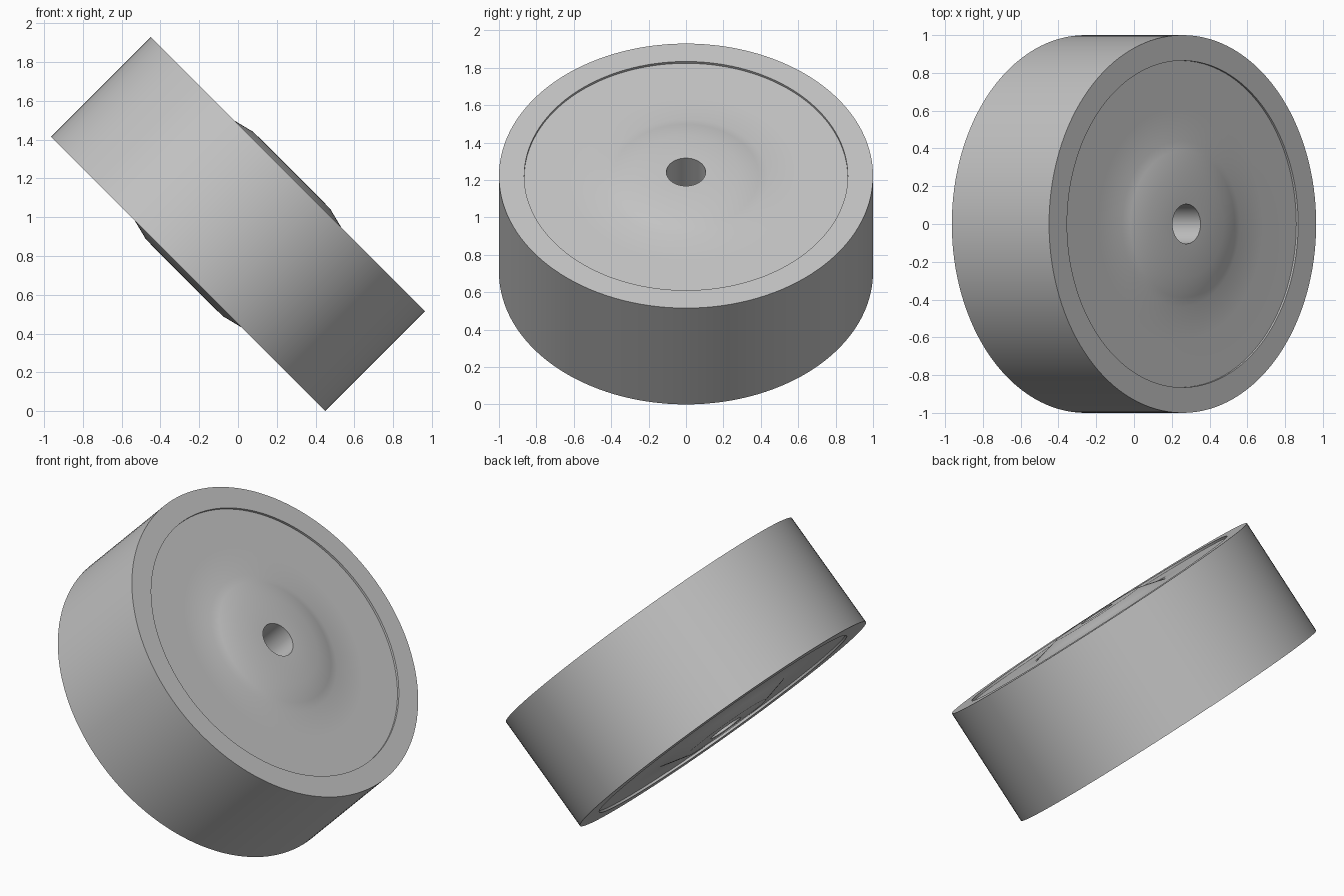
import bpy, bmesh, math
from mathutils import Matrix, Vector

if "Cube" in bpy.data.objects:
    bpy.data.objects.remove(bpy.data.objects["Cube"])

SEGMENTS = 128
CENTRE_Z = 0.965
HALF = 0.364      # half the wheel width

grey = bpy.data.materials.new("plain_grey")
grey.diffuse_color = (0.55, 0.55, 0.55, 1)
grey.use_nodes = True
grey.node_tree.nodes["Principled BSDF"].inputs["Base Color"].default_value = grey.diffuse_color

# wheel axis leans 45 degrees from vertical towards +x
TILT = Matrix.Translation((0, 0, CENTRE_Z)) @ Matrix.Rotation(math.radians(45), 4, 'Y')


def lathe(name, half_profile):
    """Spin a (radius, height) profile, mirrored top to bottom, into a closed ring."""
    profile = half_profile + [(r, -h) for r, h in reversed(half_profile)]
    bm = bmesh.new()
    rings = []
    for i in range(SEGMENTS):
        a = 2 * math.pi * i / SEGMENTS
        rings.append([bm.verts.new(TILT @ Vector((r * math.cos(a), r * math.sin(a), h)))
                      for r, h in profile])
    n = len(profile)
    for i in range(SEGMENTS):
        a, b = rings[i], rings[(i + 1) % SEGMENTS]
        for j in range(n):
            k = (j + 1) % n
            bm.faces.new((a[j], b[j], b[k], a[k]))
    bmesh.ops.recalc_face_normals(bm, faces=bm.faces[:])
    mesh = bpy.data.meshes.new(name)
    bm.to_mesh(mesh)
    bm.free()
    mesh.materials.append(grey)
    obj = bpy.data.objects.new(name, mesh)
    bpy.context.collection.objects.link(obj)
    bpy.ops.object.select_all(action='DESELECT')
    obj.select_set(True)
    bpy.context.view_layer.objects.active = obj
    bpy.ops.object.shade_smooth_by_angle(angle=math.radians(30))
    return obj


# flat-sided outer tyre
lathe("tyre", [(1.0, HALF), (0.865, HALF)])

# slightly recessed disc with a raised boss and an axle bore
lathe("wheel_disc", [(0.865, 0.350), (0.62, 0.350), (0.44, 0.351), (0.39, 0.364),
                     (0.28, 0.392), (0.105, 0.393)])
